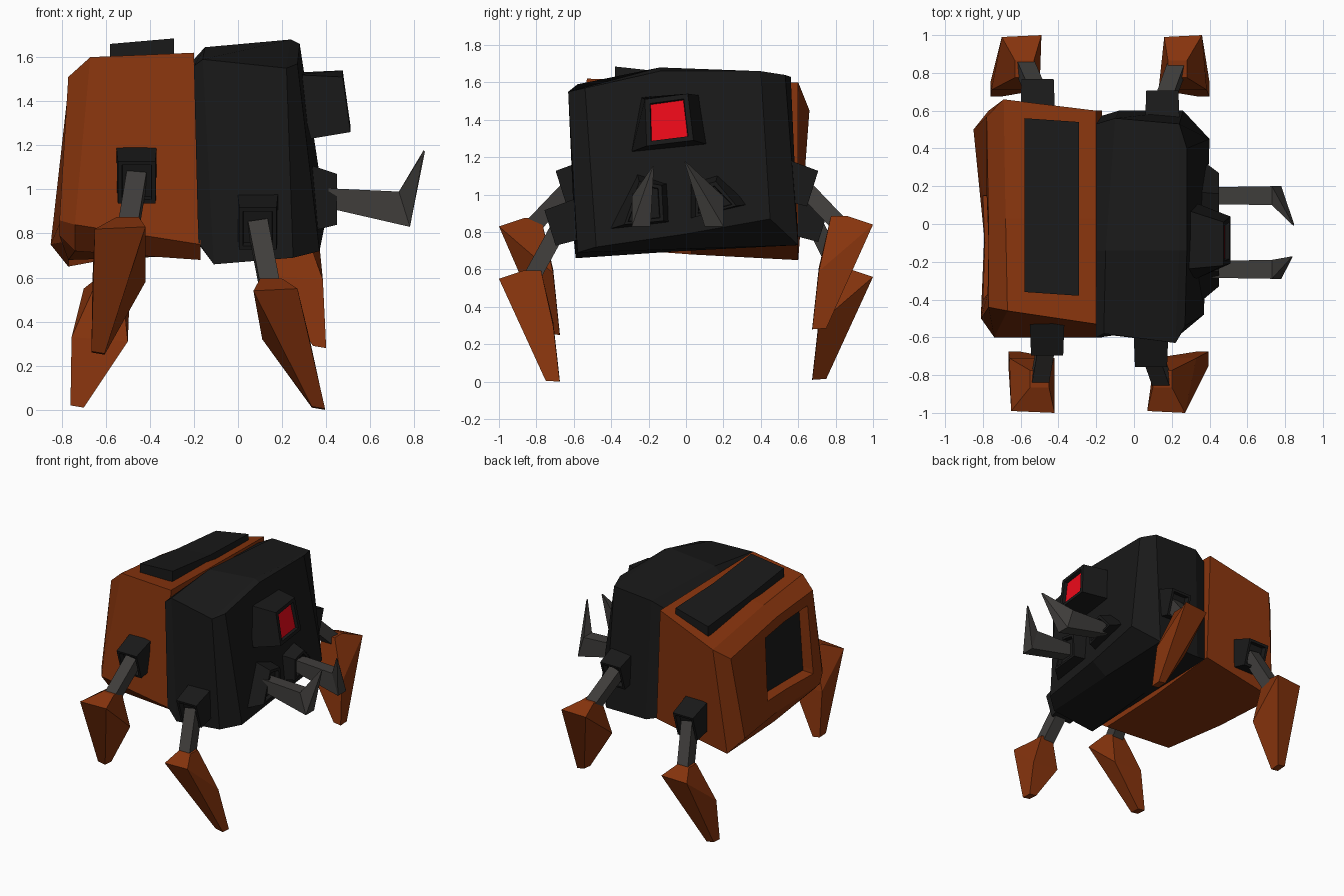
import bpy, bmesh
from mathutils import Vector


def material(name, rgb):
    m = bpy.data.materials.new(name)
    m.diffuse_color = (*rgb, 1)
    return m


ORANGE = material("burnt_orange", (0.24, 0.034, 0.004))
BLACK = material("charcoal", (0.010, 0.010, 0.010))
STEEL = material("dark_steel", (0.05, 0.047, 0.044))
RED = material("lens_red", (0.85, 0.003, 0.010))


def loft(name, rings, mat, inset=0, recess=0, panel=None):
    """Skin rings of equal point count; optionally recess and colour the last cap."""
    bm = bmesh.new()
    vs = [[bm.verts.new(p) for p in r] for r in rings]
    n = len(vs[0])
    for a, b in zip(vs, vs[1:]):
        for i in range(n):
            j = (i + 1) % n
            bm.faces.new((a[i], a[j], b[j], b[i]))
    bm.faces.new(vs[0])
    cap = bm.faces.new(vs[-1])
    bmesh.ops.recalc_face_normals(bm, faces=bm.faces)
    if inset:
        bmesh.ops.inset_region(bm, faces=[cap], thickness=inset)
        bmesh.ops.inset_region(bm, faces=[cap], thickness=0.004, depth=-recess)
    cap.material_index = 1 if panel else 0
    me = bpy.data.meshes.new(name)
    bm.to_mesh(me)
    bm.free()
    me.materials.append(mat)
    if panel:
        me.materials.append(panel)
    ob = bpy.data.objects.new(name, me)
    bpy.context.collection.objects.link(ob)
    return ob


def square(c, u, v):
    """Four corners around c with half-axes u and v."""
    c, u, v = Vector(c), Vector(u), Vector(v)
    return [c - u - v, c + u - v, c + u + v, c - u + v]


# rear body, lofted backwards; the last two rings form the panel recess
loft("rear_body", [
    [(-.20, -.53, 1.62), (-.20, .03, 1.61), (-.20, .60, 1.60),
     (-.17, .60, .76), (-.17, .03, .70), (-.17, -.50, .68), (-.17, -.60, .75)],
    [(-.67, -.46, 1.60), (-.68, .03, 1.55), (-.69, .66, 1.45),
     (-.77, .60, .65), (-.77, .03, .68), (-.74, -.50, .72), (-.74, -.60, .84)],
    [(-.77, -.44, 1.51), (-.77, .0, 1.47), (-.78, .57, 1.37),
     (-.85, .50, .75), (-.79, .0, .76), (-.81, -.47, .79), (-.81, -.50, .86)],
    [(-.775, -.37, 1.42), (-.77, -.10, 1.40), (-.78, .15, 1.37),
     (-.80, .15, .89), (-.79, -.10, .89), (-.80, -.40, .89), (-.80, -.40, .92)],
    [(-.70, -.37, 1.40), (-.70, -.10, 1.38), (-.70, .14, 1.36),
     (-.72, .14, .90), (-.72, -.10, .90), (-.72, -.39, .90), (-.72, -.39, .93)],
], ORANGE, panel=BLACK)

# bent plate on the rear body's top
loft("top_plate", [
    [(-.58, y, zl - .09), (-.29, y - .02, zr - .09), (-.29, y - .02, zr), (-.58, y, zl)]
    for y, zl, zr in ((-.36, 1.66, 1.685), (.1, 1.60, 1.635), (.56, 1.56, 1.62))], BLACK)

# front body with sloping chamfers around the face
loft("front_body", [
    [(-.20, -.60, 1.56), (-.20, -.14, 1.59), (-.20, .53, 1.58),
     (-.18, .57, .76), (-.17, 0, .74), (-.18, -.60, .76)],
    [(-.16, -.58, 1.59), (-.15, -.14, 1.645), (-.10, .56, 1.63),
     (-.08, .60, .73), (-.09, 0, .70), (-.11, -.59, .66)],
    [(.22, -.63, 1.55), (.24, -.14, 1.68), (.24, .53, 1.64),
     (.26, .60, .73), (.26, 0, .71), (.25, -.58, .69)],
    [(.27, -.54, 1.57), (.28, -.14, 1.66), (.28, .40, 1.66),
     (.40, .45, .87), (.38, 0, .79), (.37, -.48, .72)],
], BLACK)

# eye housing with a sunken red lens
loft("eye", [
    [(.26, -.24, 1.52), (.26, .08, 1.53), (.33, .11, 1.27), (.33, -.29, 1.23)],
    [(.475, -.22, 1.51), (.475, .01, 1.54), (.51, .04, 1.29), (.51, -.21, 1.26)],
], BLACK, .036, .025, RED)

# mandible sockets and hooked mandibles
for side, y, base, face, tip in (
    ("right", -.24,
     [(-.43, .81), (-.08, .85), (-.10, 1.06), (-.26, 1.11)],
     [(-.33, .84), (-.12, .86), (-.13, 1.05), (-.25, 1.07)], (.835, -.175, 1.15)),
    ("left", .15,
     [(.01, .87), (.36, .95), (.17, 1.11), (.02, 1.06)],
     [(.05, .88), (.27, .94), (.16, 1.07), (.05, 1.04)], (.845, -.005, 1.175)),
):
    loft(side + "_mandible_socket", [[(.33, *p) for p in base], [(.45, *p) for p in face]],
         BLACK, .025, .03)
    loft(side + "_mandible", [
        square((.41, y, .96), (0, .045, 0), (0, 0, .045)),
        square((.755, y, .91), (0, .05, 0), (-.025, 0, .08)),
        square(tip, (0, .003, 0), (-.003, 0, .003)),
    ], STEEL)

# legs: y side, socket centre (x, y, z), knee x, outer/inner shoulder x, foot x, heights
LEGS = (
    ("rear_right", -1, (-.46, .61, 1.05), -.50, (-.65, -.42), (-.66, -.42), -.635, .83, .25),
    ("front_right", -1, (.09, .67, .84), .15, (.07, .27), (.11, .33), .365, .55, 0),
    ("front_left", 1, (.15, .62, 1.05), .23, (.16, .36), (.13, .385), .37, .84, .28),
    ("rear_left", 1, (-.51, .68, .86), -.58, (-.70, -.49), (-.755, -.50), -.73, .56, .01),
)
for name, s, (sx, sy, sz), kx, outer, inner, fx, top, foot in LEGS:
    c = Vector((sx, s * sy, sz))
    out = Vector((0, s * .95, -.3))
    up = Vector((0, s * .3, .95))
    side = Vector((1, 0, 0))
    # socket on the body
    loft(name + "_leg_socket", [
        square(c - out * .14, side * .092, up * .11),
        square(c + out * .06, side * .085, up * .10)], BLACK, .025, .04)
    # strut
    knee = Vector((kx, s * .84, top - .02))
    d = (knee - c).normalized()
    u = (side - d * d.x).normalized() * .045
    v = d.cross(u)
    loft(name + "_leg_strut", [square(c, u, v), square(knee, u, v)], STEEL)
    # tapering foot: small cap, slanted shoulders, narrow toe
    (o0, o1), (i0, i1) = outer, inner
    loft(name + "_foot", [
        square((kx, s * .82, top + .045), (.05, 0, 0), (0, -s * .045, 0)),
        [(o0, s * .99, top - .01), (o1, s, top),
         (i1, s * .71, top - .25), (i0, s * .71, top - .23)],
        [(fx - .03, s * .75, foot + .015), (fx + .03, s * .75, foot + .005),
         (fx + .03, s * .675, foot), (fx - .03, s * .675, foot + .01)],
    ], ORANGE)
